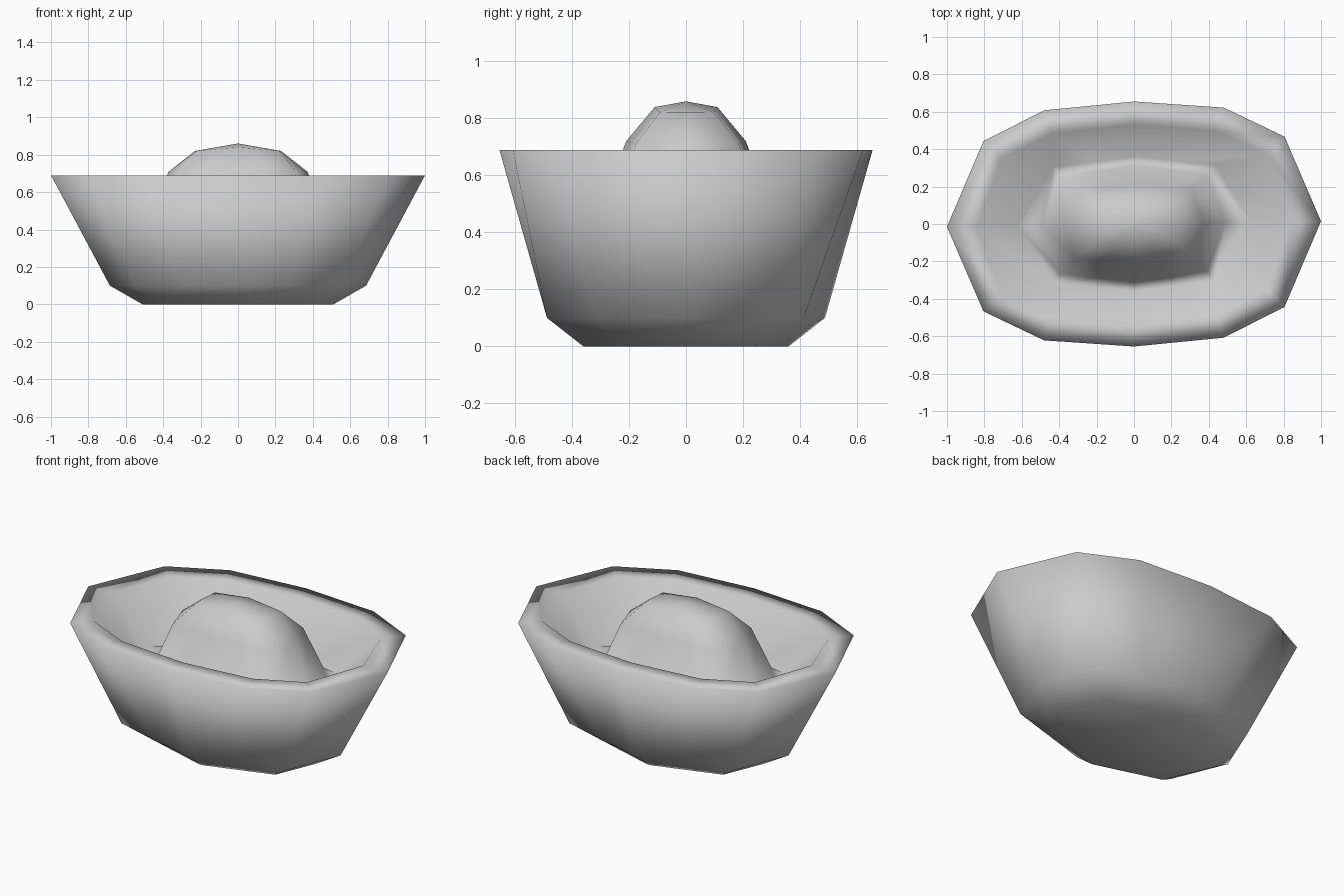
import bpy
import bmesh

cube = bpy.data.objects.get("Cube")
if cube:
    bpy.data.objects.remove(cube, do_unlink=True)

SKEW = 0.015  # slight twist of the whole outline


def ring_points(end, corner, side, shoulder=None):
    """Twelve points round the centre, mirrored from one quarter."""
    if shoulder is None:  # straight edge between corner and side
        shoulder = (corner[0] / 2, (corner[1] + side) / 2)
    quarter = [corner, shoulder]
    right = [(end, 0)] + quarter + [(0, side)]
    left = [(-x, y) for x, y in reversed(quarter)]
    half = right + left
    return [(x, y + SKEW * x) for x, y in half + [(-x, -y) for x, y in half]]


# Rings from base to peak, each with its height at the ends and at the sides
rings = [
    (ring_points(0.51, (0.41, 0.235), 0.36), 0, 0),                       # base
    (ring_points(0.685, (0.55, 0.33), 0.488), 0.1, 0.1),                  # bevel
    (ring_points(1, (0.805, 0.455), 0.655, (0.48, 0.615)), 0.69, 0.69),   # outer rim
    (ring_points(0.84, (0.71, 0.36), 0.53, (0.435, 0.49)), 0.69, 0.69),   # inner rim
    (ring_points(0.63, (0.43, 0.31), 0.36), 0.42, 0.42),                  # hollow
    (ring_points(0.49, (0.39, 0.26), 0.31), 0.46, 0.46),                  # dome foot
    (ring_points(0.37, (0.31, 0.18), 0.21), 0.71, 0.72),                  # dome shoulder
    (ring_points(0.23, (0.22, 0.095), 0.11), 0.82, 0.84),                 # dome crown
]

bm = bmesh.new()
loops = []
for points, z_end, z_side in rings:
    reach = points[0][0]
    loops.append([bm.verts.new((x, y, z_side + (z_end - z_side) * abs(x) / reach))
                  for x, y in points])

# Base, walls between rings, and the fan closing the dome
bm.faces.new(loops[0][::-1])
n = len(loops[0])
for low, high in zip(loops, loops[1:]):
    for i in range(n):
        j = (i + 1) % n
        bm.faces.new((low[i], low[j], high[j], high[i]))
peak = bm.verts.new((0, 0, 0.86))
for i in range(n):
    bm.faces.new((loops[-1][i], loops[-1][(i + 1) % n], peak))
for face in bm.faces:
    face.smooth = True

mesh = bpy.data.meshes.new("ingot")
bm.to_mesh(mesh)
bm.free()
ingot = bpy.data.objects.new("domed_ingot", mesh)
bpy.context.collection.objects.link(ingot)

# Plain grey
grey = bpy.data.materials.new("light_grey")
grey.use_nodes = True
color = (0.6, 0.6, 0.6, 1)
grey.diffuse_color = color
grey.node_tree.nodes["Principled BSDF"].inputs["Base Color"].default_value = color
mesh.materials.append(grey)
